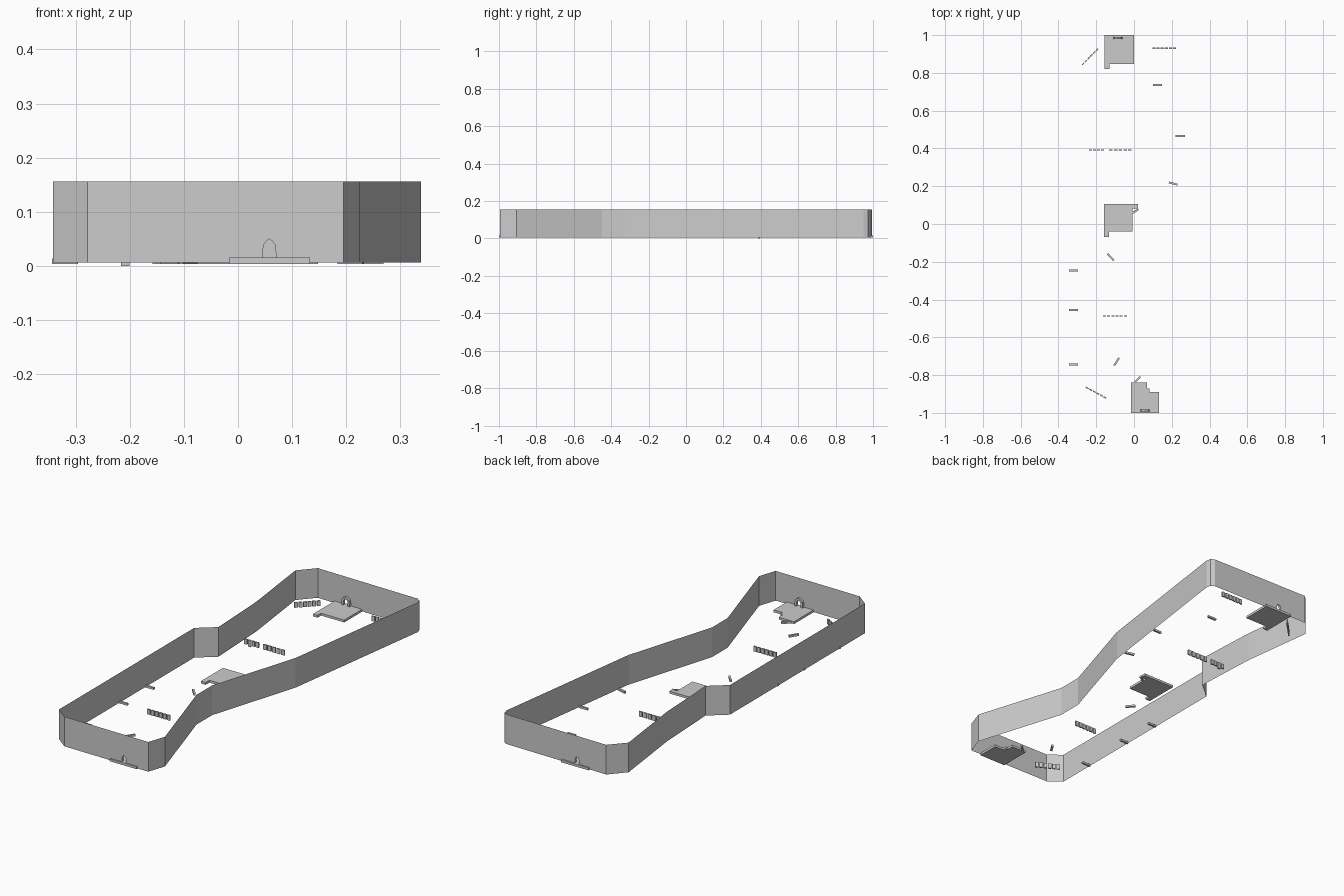
import bpy, bmesh
from math import atan2, radians, hypot
from mathutils import Vector, Matrix

if "Cube" in bpy.data.objects:
    bpy.data.objects.remove(bpy.data.objects["Cube"])

Z0, Z1 = 0.006, 0.156


def finish(name, bm):
    mesh = bpy.data.meshes.new(name)
    bm.to_mesh(mesh)
    bm.free()
    ob = bpy.data.objects.new(name, mesh)
    bpy.context.collection.objects.link(ob)
    return ob


def prism(name, pts, depth):
    """Extrude a closed 3D polygon along a vector."""
    bm = bmesh.new()
    f = bm.faces.new([bm.verts.new(p) for p in pts])
    ext = bmesh.ops.extrude_face_region(bm, geom=[f], use_keep_orig=True)
    bmesh.ops.translate(bm, vec=depth,
                        verts=[v for v in ext['geom'] if isinstance(v, bmesh.types.BMVert)])
    bmesh.ops.recalc_face_normals(bm, faces=bm.faces)
    return finish(name, bm)


def add_box(bm, centre, size, angle):
    m = (Matrix.Translation(centre) @ Matrix.Rotation(angle, 4, 'Z')
         @ Matrix.Diagonal((*size, 1)))
    bmesh.ops.create_cube(bm, size=1, matrix=m)


# Boundary wall outline, counter-clockwise from the front left corner
outline = [(-0.278, -0.99), (0.195, -0.995), (0.225, -0.905), (0.083, -0.45),
           (0.083, -0.325), (0.225, 0.138), (0.338, 0.95), (0.332, 0.974),
           (0.315, 0.985), (-0.25, 0.994), (-0.32, 0.915), (-0.272, 0.54),
           (-0.256, 0.21), (-0.342, 0.138), (-0.342, -0.94)]
doors = {0: 0.058, 8: -0.085}     # wall segment -> doorway centre x


def arch(half, top, bottom=Z0):
    """Pointed doorway profile, left foot to right foot."""
    return [(-half, bottom), (-half * 0.85, top * 0.76), (-half * 0.5, top * 0.9),
            (0, top), (half * 0.5, top * 0.9), (half * 0.85, top * 0.76), (half, bottom)]


# Thin wall sheet with doorway notches
bm = bmesh.new()
for i, a in enumerate(outline):
    b = outline[(i + 1) % len(outline)]
    a3, b3 = Vector((*a, 0)), Vector((*b, 0))
    run = (b3 - a3).length
    uz = [(0, Z0)]
    if i in doors:
        mid = (doors[i] - a[0]) / (b[0] - a[0]) * run
        uz += [(mid + u, z) for u, z in arch(0.013, 0.05)]
    uz += [(run, Z0), (run, Z1), (0, Z1)]
    d = (b3 - a3) / run
    bm.faces.new([bm.verts.new(a3 + d * u + Vector((0, 0, z))) for u, z in uz])
bmesh.ops.remove_doubles(bm, verts=bm.verts, dist=1e-5)
finish("boundary_wall", bm)

# Door frames standing just inside the wall
for name, x, y, dy in (("front_door_frame", 0.058, -0.993, 0.012),
                       ("back_door_frame", -0.085, 0.991, -0.012)):
    ring = arch(0.024, 0.06) + arch(0.013, 0.05)[::-1]
    prism(name, [(x + u, y, z) for u, z in ring], (0, dy, 0))

# Stepped floor platforms
platforms = {
    "back_platform": [(-0.155, 1.0), (-0.155, 0.82), (-0.13, 0.82), (-0.13, 0.848),
                      (0, 0.848), (0, 1.0)],
    "middle_platform": [(-0.158, 0.105), (-0.158, -0.07), (-0.132, -0.07), (-0.132, -0.04),
                        (-0.008, -0.04), (-0.008, 0.083), (0.02, 0.083), (0.02, 0.105)],
    "front_platform": [(-0.017, -1.0), (0.133, -1.0), (0.133, -0.89), (0.082, -0.89),
                       (0.082, -0.87), (0.068, -0.87), (0.068, -0.838), (-0.017, -0.838)],
}
for name, pts in platforms.items():
    prism(name, [(x, y, 0.004) for x, y in pts], (0, 0, 0.012))

# Short floor bars: x, y, angle
bars = [(0.124, 0.735, 0), (0.245, 0.466, 0), (0.208, 0.214, -15), (0.003, 0.065, 32),
        (-0.124, -0.175, -47), (-0.32, -0.246, 0), (-0.32, -0.456, 0), (-0.32, -0.743, 0),
        (-0.092, -0.729, 58), (0.016, -0.825, 45)]
bm = bmesh.new()
for x, y, ang in bars:
    add_box(bm, (x, y, 0.009), (0.048, 0.01, 0.01), radians(ang))
finish("floor_bars", bm)

# Plain upright marker rows: start, end, block count
rows = [((-0.277, 0.84), (-0.188, 0.93), 6), ((0.095, 0.93), (0.225, 0.93), 6),
        ((-0.24, 0.392), (-0.155, 0.392), 4), ((-0.135, 0.392), (-0.01, 0.392), 5),
        ((-0.167, -0.487), (-0.035, -0.487), 6), ((-0.257, -0.863), (-0.145, -0.923), 6)]
bm = bmesh.new()
for (x0, y0), (x1, y1), n in rows:
    step = hypot(x1 - x0, y1 - y0) / n
    for k in range(n):
        t = (k + 0.5) / n
        low = 0.0 if (n == 4 and k == 1) else 0.008
        add_box(bm, (x0 + (x1 - x0) * t, y0 + (y1 - y0) * t, (low + 0.034) / 2),
                (step * 0.75, 0.007, 0.034 - low), atan2(y1 - y0, x1 - x0))
finish("marker_rows", bm)
